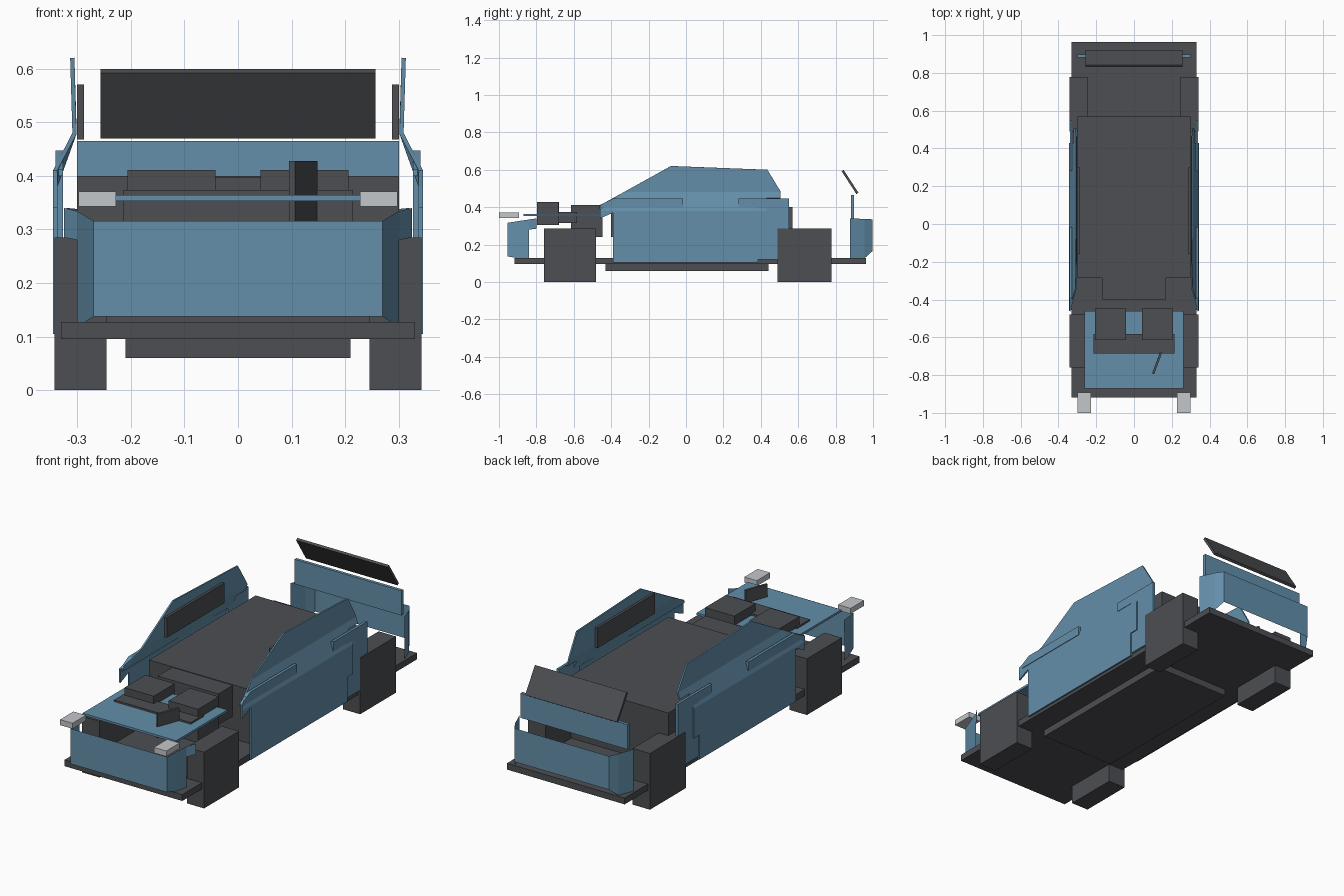
import bpy, bmesh, math
from mathutils import Vector

if "Cube" in bpy.data.objects:
    bpy.data.objects.remove(bpy.data.objects["Cube"])


def material(name, rgb):
    m = bpy.data.materials.new(name)
    m.diffuse_color = (*rgb, 1)
    m.use_nodes = True
    m.node_tree.nodes["Principled BSDF"].inputs["Base Color"].default_value = m.diffuse_color
    return m


BLUE = material("steel_blue", (0.125, 0.275, 0.405))
DARK = material("dark_grey", (0.073, 0.077, 0.084))
LIGHT = material("light_grey", (0.55, 0.57, 0.59))


def finish(name, bm, mat, mirror=False):
    bmesh.ops.recalc_face_normals(bm, faces=bm.faces)
    mesh = bpy.data.meshes.new(name)
    bm.to_mesh(mesh)
    bm.free()
    mesh.materials.append(mat)
    ob = bpy.data.objects.new(name, mesh)
    bpy.context.collection.objects.link(ob)
    if mirror:
        ob.modifiers.new("mirror", 'MIRROR').use_mirror_merge = False
    return ob


def box(name, x, y, z, mat, mirror=False):
    """Box from (min, max) pairs."""
    bm = bmesh.new()
    bmesh.ops.create_cube(bm, size=1)
    for v in bm.verts:
        v.co = Vector([(a + b) / 2 + c * (b - a) for (a, b), c in zip((x, y, z), v.co)])
    return finish(name, bm, mat, mirror)


def side_prism(name, outline, x0, x1, mat, mirror=False):
    """Extrude a (y, z) outline from x0 to x1."""
    bm = bmesh.new()
    face = bm.faces.new([bm.verts.new((x0, y, z)) for y, z in outline])
    new = bmesh.ops.extrude_face_region(bm, geom=[face])["geom"]
    for v in new:
        if isinstance(v, bmesh.types.BMVert):
            v.co.x = x1
    return finish(name, bm, mat, mirror)


def bumper(name, path, mat):
    """Upright sheet along (x, y, bottom, top) stations, on both sides."""
    bm = bmesh.new()
    stations = [(-x, y, a, b) for x, y, a, b in reversed(path)] + path
    pairs = [(bm.verts.new((x, y, a)), bm.verts.new((x, y, b))) for x, y, a, b in stations]
    for (a, b), (c, d) in zip(pairs, pairs[1:]):
        bm.faces.new((a, c, d, b))
    return finish(name, bm, mat)


# Chassis, underside tray and cabin
box("chassis", (-0.33, 0.33), (-0.918, 0.963), (0.095, 0.127), DARK)
box("underside_tray", (-0.21, 0.21), (-0.43, 0.44), (0.06, 0.10), DARK)
box("cabin", (-0.30, 0.30), (-0.285, 0.57), (0.12, 0.40), DARK)
box("dashboard", (-0.17, 0.17), (-0.40, -0.285), (0.24, 0.397), DARK)

# Wheel blocks
box("front_wheels", (0.245, 0.342), (-0.76, -0.48), (0, 0.285), DARK, True)
box("rear_wheels", (0.245, 0.342), (0.49, 0.777), (0, 0.285), DARK, True)

# Hood, engine parts and headlights
box("hood", (-0.262, 0.262), (-0.87, -0.46), (0.353, 0.364), BLUE)
box("engine_blocks", (0.042, 0.206), (-0.615, -0.447), (0.24, 0.411), DARK, True)
box("engine_crossbar", (-0.215, 0.215), (-0.685, -0.582), (0.315, 0.373), DARK)
box("headlights", (0.228, 0.298), (-1.0, -0.893), (0.343, 0.371), LIGHT, True)

# Slanted intake plate
plate = box("intake_plate", (-0.006, 0.006), (-0.06, 0.06), (0.305, 0.428), DARK)
plate.location = (0.122, -0.737, 0)
plate.rotation_euler.z = -math.atan2(0.043, 0.115)

# Bumpers
bumper("front_bumper", [(0.27, -0.955, 0.137, 0.316), (0.285, -0.90, 0.127, 0.325),
                        (0.30, -0.84, 0.127, 0.334)], BLUE)
bm = bmesh.new()
bm.faces.new([bm.verts.new(p) for p in ((0.30, -0.84, 0.28), (0.325, -0.80, 0.285),
                                        (0.325, -0.80, 0.34), (0.30, -0.84, 0.334))])
finish("front_bumper_tips", bm, BLUE, True)
bumper("rear_bumper", [(0.265, 0.997, 0.165, 0.335), (0.29, 0.955, 0.127, 0.337),
                       (0.32, 0.877, 0.127, 0.34)], BLUE)

# Tail panel and spoiler
box("tail_panel", (-0.30, 0.30), (0.881, 0.897), (0.34, 0.465), BLUE)
side_prism("spoiler", [(0.832, 0.592), (0.843, 0.599), (0.922, 0.477), (0.911, 0.470)],
           -0.257, 0.257, DARK)

# Body sides: flat outline cut into bands, then bent inward above the waist
outline = [(-0.39, 0.105), (0.385, 0.105), (0.385, 0.23), (0.43, 0.23), (0.43, 0.45),
           (0.505, 0.45), (0.505, 0.485), (0.435, 0.60), (-0.08, 0.62),
           (-0.46, 0.41), (-0.46, 0.34), (-0.39, 0.37)]
bm = bmesh.new()
bm.faces.new([bm.verts.new((0.345, y, z)) for y, z in outline])
for level in (0.38, 0.48):
    bmesh.ops.bisect_plane(bm, geom=bm.verts[:] + bm.edges[:] + bm.faces[:],
                           plane_co=(0, 0, level), plane_no=(0, 0, 1))
for v in bm.verts:
    t = min(max((v.co.z - 0.38) / 0.10, 0), 1)
    v.co.x = 0.345 - 0.036 * t + 0.03 * max(v.co.z - 0.48, 0)
    if v.co.y < -0.4:
        v.co.x = 0.345
bmesh.ops.triangulate(bm, faces=bm.faces[:])
sides = finish("body_sides", bm, BLUE)
solid = sides.modifiers.new("thickness", 'SOLIDIFY')
solid.thickness = 0.008
sides.modifiers.new("mirror", 'MIRROR')

# Front waist strips, rear quarter panels and inner side windows
side_prism("front_waist_strips", [(-0.455, 0.40), (-0.455, 0.412), (-0.39, 0.447),
                                  (-0.015, 0.447), (-0.015, 0.40)], 0.327, 0.341, BLUE, True)
side_prism("rear_quarter_panels", [(0.385, 0.12), (0.55, 0.12), (0.55, 0.447), (0.28, 0.447),
                                   (0.28, 0.40), (0.385, 0.40)], 0.327, 0.34, BLUE, True)
box("inner_side_windows", (0.287, 0.30), (-0.16, 0.30), (0.468, 0.57), DARK, True)
